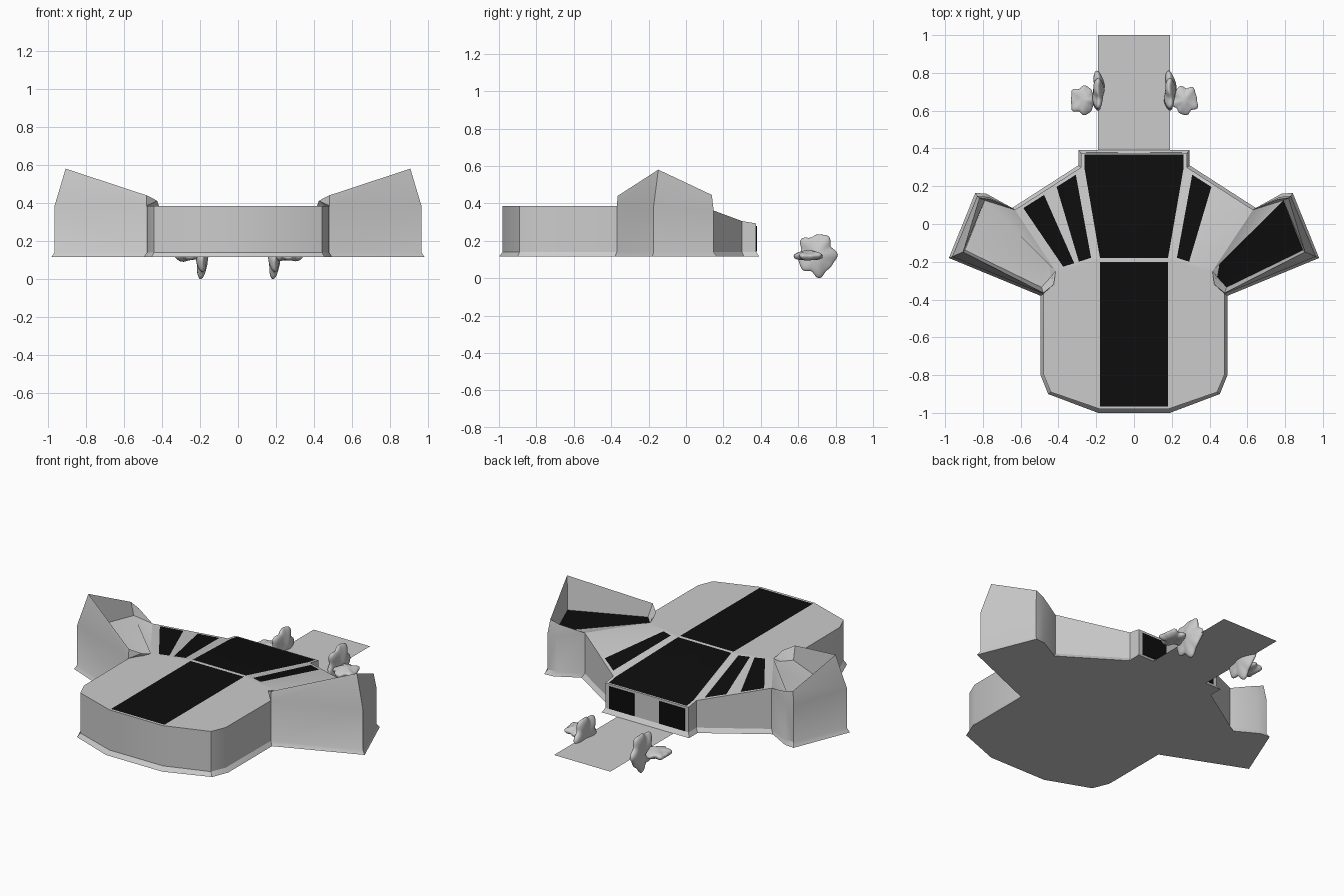
import bpy, bmesh, math
from mathutils import Vector

if "Cube" in bpy.data.objects:
    bpy.data.objects.remove(bpy.data.objects["Cube"])


def make_mat(name, v):
    m = bpy.data.materials.new(name)
    m.diffuse_color = (v, v, v, 1)
    m.use_nodes = True
    m.node_tree.nodes["Principled BSDF"].inputs["Base Color"].default_value = m.diffuse_color
    return m


GREY = make_mat("light grey", 0.6)
BLACK = make_mat("black", 0.004)


def finish(name, bm, angle=30):
    bmesh.ops.remove_doubles(bm, verts=bm.verts, dist=0.0005)
    bmesh.ops.recalc_face_normals(bm, faces=bm.faces)
    me = bpy.data.meshes.new(name)
    bm.to_mesh(me)
    bm.free()
    me.materials.append(GREY)
    me.materials.append(BLACK)
    ob = bpy.data.objects.new(name, me)
    bpy.context.collection.objects.link(ob)
    bpy.ops.object.select_all(action='DESELECT')
    ob.select_set(True)
    bpy.context.view_layer.objects.active = ob
    bpy.ops.object.shade_smooth_by_angle(angle=math.radians(angle))
    return ob


# half outlines of the building: flared foot and wall top
Z0 = 0.115
FOOT = [(.19, -1.0), (.455, -.90), (.495, -.80), (.495, -.38), (.98, -.18),
        (.84, .165), (.78, .16), (.645, .085), (.295, .31), (.295, .392)]
TOP = [(.18, -.98, .385), (.44, -.89, .385), (.478, -.80, .385), (.48, -.37, .385),
       (.963, -.173, .385), (.83, .148, .36), (.77, .143, .36), (.63, .075, .388),
       (.28, .30, .305), (.28, .375, .2925)]
# wing rim and sunken wing floor
A0, A1, A2 = (.415, -.25, .385), (.425, -.32, .412), (.48, -.365, .44)
B, C, D = (.905, -.148, .58), (.818, .138, .445), (.76, .13, .425)
FL = [(.44, -.28, .365), (.49, -.335, .365), (.895, -.138, .375),
      (.79, .125, .375), (.46, -.17, .37)]


def mix(a, b, t):
    return tuple(Vector(a).lerp(Vector(b), t))


bm = bmesh.new()


def face(pts, s, black=False):
    f = bm.faces.new([bm.verts.new((p[0] * s, p[1], p[2])) for p in pts])
    f.material_index = int(black)


for s in (1, -1):
    foot = [(x, y, Z0) for x, y in FOOT]
    low = [(x, y, Z0 + .025) for x, y, _ in TOP]
    # close the half at the centre line
    rings = []
    for r in (foot, low, TOP):
        rings.append([(0, r[0][1], r[0][2])] + list(r) + [(0, r[-1][1], r[-1][2])])
    for lo, hi in zip(rings, rings[1:]):
        for i in range(len(lo) - 1):
            face([lo[i], lo[i + 1], hi[i + 1], hi[i]], s)
    face(rings[0], s)
    T = TOP

    # wing: raised outer walls
    for pts in ([T[3], T[4], B, A2], [T[4], T[5], C, B], [T[5], T[6], D, C],
                [T[6], T[7], D], [T[3], A2, A1], [T[3], A1, A0]):
        face(pts, s)
    # wing: inner walls and floor
    fa, f3, f4, f5, f7 = FL
    for pts in ([A0, A1, fa], [A1, A2, f3, fa], [A2, B, f4, f3], [B, C, f5, f4],
                [C, D, f5], [D, T[7], f5], [T[7], A0, f7, f5], [A0, fa, f7]):
        face(pts, s)
    face(FL, s, s > 0)

    # front roof with a black centre band
    e1, e2 = (.18, -.2, .385), (.18, -.18, .385)
    c1, c2 = (0, -.2, .385), (0, -.18, .385)
    face([T[0], T[1], T[2], T[3], A0, e1], s)
    face([(0, -.965, .385), (.18, -.965, .385), e1, c1], s, True)
    face([(0, -.98, .385), T[0], (.18, -.965, .385), (0, -.965, .385)], s)
    face([c1, e1, e2, c2], s)
    face([e1, A0, e2], s)

    # sloping rear centre panel
    b1, b2, cb = (.263, .30, .305), (.263, .367, .2938), (0, .367, .2938)
    face([c2, e2, b1, b2, cb], s, True)
    face([e2, T[8], b1], s)
    face([b1, T[8], T[9], b2], s)
    face([cb, b2, T[9], (0, .375, .2925)], s)

    # fanned side panel with black stripes
    near = [0, .19, .46, .56, .80, 1]
    far = [0, .09, .385, .58, .90, 1]
    cols = [0, 1, 0, int(s < 0), 0]
    rows = [0, .03, .96, 1]
    for i in range(5):
        n0, n1 = mix(e2, A0, near[i]), mix(e2, A0, near[i + 1])
        g0, g1 = mix(T[8], T[7], far[i]), mix(T[8], T[7], far[i + 1])
        for j in range(3):
            a, b = rows[j], rows[j + 1]
            face([mix(n0, g0, a), mix(n1, g1, a), mix(n1, g1, b), mix(n0, g0, b)],
                 s, cols[i] and j == 1)
finish("building_shell", bm)


def box(name, x0, x1, y0, y1, z0, z1):
    b = bmesh.new()
    bmesh.ops.create_cube(b, size=1)
    for v in b.verts:
        v.co = ((x0 + x1) / 2 + v.co.x * (x1 - x0), (y0 + y1) / 2 + v.co.y * (y1 - y0),
                (z0 + z1) / 2 + v.co.z * (z1 - z0))
    for f in b.faces:
        f.material_index = 1
    finish(name, b)


# dark glazing either side of the rear door
box("rear_window_right", .085, .255, .373, .379, .142, .278)
box("rear_window_left", -.255, -.085, .373, .379, .142, .278)

# entrance path
bm = bmesh.new()
bm.faces.new([bm.verts.new(p) for p in
              ((-.19, .375, Z0), (.19, .375, Z0), (.19, 1, Z0), (-.19, 1, Z0))])
finish("entrance_path", bm)


# lumpy flattened shrubs: thin axis is 0 (x) or 2 (z)
def shrub(name, centre, size, axis, phase):
    b = bmesh.new()
    bmesh.ops.create_icosphere(b, subdivisions=4, radius=1)
    for v in b.verts:
        p = v.co.copy()
        u, w = (p.y, p.z) if axis == 0 else (p.x, p.y)
        ang = math.atan2(w, u)
        k = .9 + math.hypot(u, w) * (.09 * math.cos(5 * ang + phase)
                                     + .05 * math.cos(8 * ang - phase))
        q = p * k
        q[axis] += .2 * math.sin(4 * u + phase) * math.cos(3 * w)
        v.co = [centre[i] + q[i] * size[i] for i in range(3)]
    low = min(v.co.z for v in b.verts)
    if axis == 0:
        for v in b.verts:
            v.co.z -= low
    finish(name, b, 60)


for s, n in ((1, "right"), (-1, "left")):
    shrub("upright_shrub_" + n, (s * .19, .70, .12), (.032, .11, .122), 0, .6)
    shrub("spreading_shrub_" + n, (s * .27, .655, .12), (.075, .082, .028), 2, 1.0 + s)
